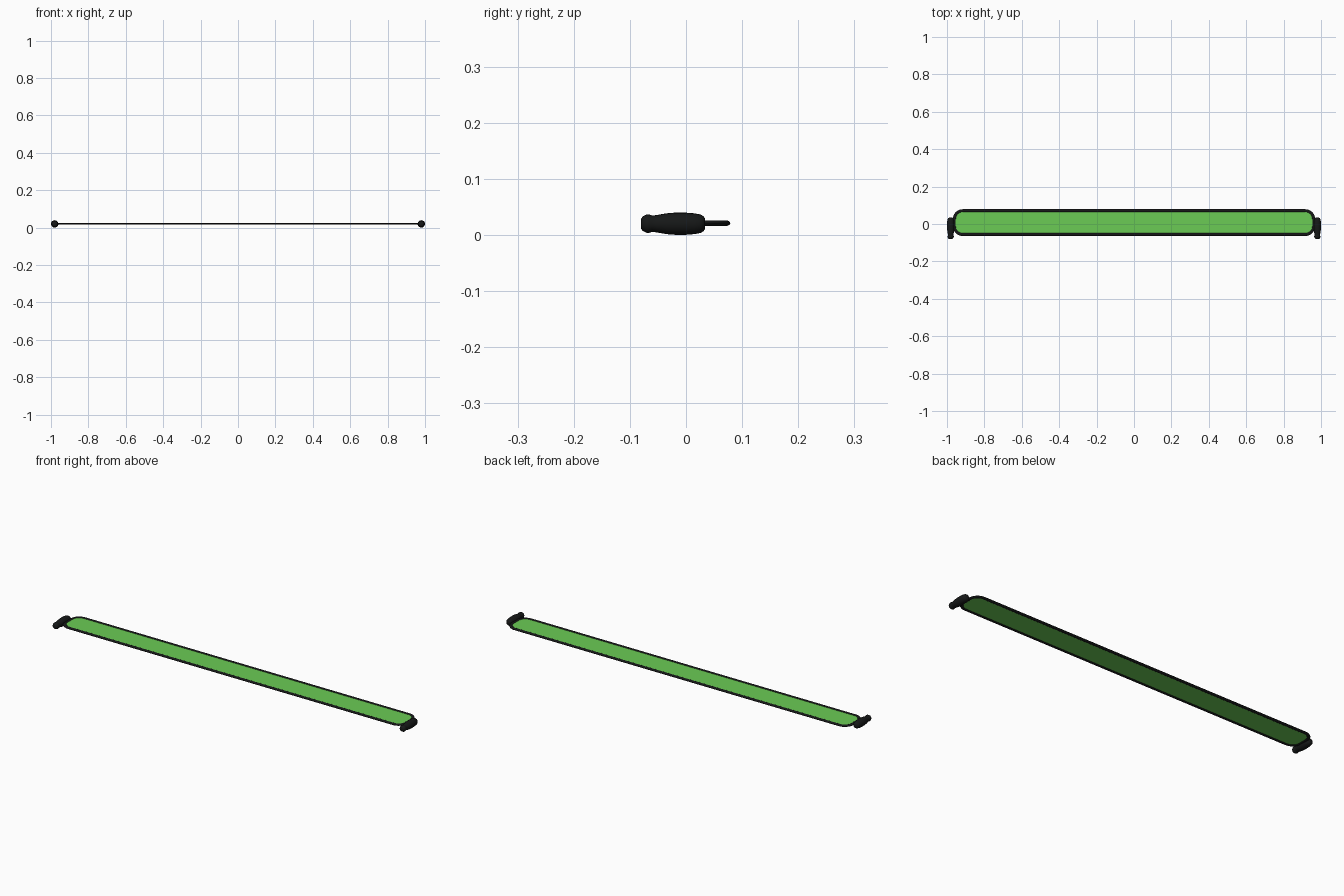
import bpy, bmesh
from math import sin, cos, pi

if "Cube" in bpy.data.objects:
    bpy.data.objects.remove(bpy.data.objects["Cube"])

Z = 0.021  # mid height of the panel


def material(name, color):
    m = bpy.data.materials.new(name)
    m.diffuse_color = (*color, 1)
    m.use_nodes = True
    m.node_tree.nodes["Principled BSDF"].inputs["Base Color"].default_value = m.diffuse_color
    return m


green = material("green", (0.147, 0.6, 0.09))
black = material("black", (0.008, 0.009, 0.009))


def make_object(name, bm, mat):
    bmesh.ops.recalc_face_normals(bm, faces=bm.faces)
    mesh = bpy.data.meshes.new(name)
    bm.to_mesh(mesh)
    bm.free()
    mesh.materials.append(mat)
    ob = bpy.data.objects.new(name, mesh)
    bpy.context.collection.objects.link(ob)
    bpy.ops.object.select_all(action='DESELECT')
    bpy.context.view_layer.objects.active = ob
    ob.select_set(True)
    bpy.ops.object.shade_smooth_by_angle(angle=0.7)
    return ob


def rounded_outline(inset, z, steps=10):
    hx, y0, y1, r = 0.968 - inset, -0.064 + inset, 0.079 - inset, 0.052 - inset
    corners = [(hx - r, y1 - r), (r - hx, y1 - r), (r - hx, y0 + r), (hx - r, y0 + r)]
    return [(cx + r * cos(a), cy + r * sin(a), z)
            for k, (cx, cy) in enumerate(corners)
            for a in [pi / 2 * (k + i / steps) for i in range(steps + 1)]]


def bridge(bm, a, b):
    n = len(a)
    for i in range(n):
        bm.faces.new((a[i], a[(i + 1) % n], b[(i + 1) % n], b[i]))


# Thin green sheet
bm = bmesh.new()
low, high = [[bm.verts.new(p) for p in rounded_outline(0.008, Z + dz)] for dz in (-0.002, 0.002)]
bridge(bm, low, high)
bm.faces.new(low)
bm.faces.new(high)
make_object("panel", bm, green)

# Dark binding swept around the sheet, oval in section
bm = bmesh.new()
rings = []
for i in range(10):
    a = 2 * pi * i / 10
    pts = rounded_outline(0.008 - 0.008 * cos(a), Z + 0.005 * sin(a))
    rings.append([bm.verts.new(p) for p in pts])
for i in range(10):
    bridge(bm, rings[i], rings[(i + 1) % 10])
make_object("border", bm, black)

# Turned end grips with a knob at the front: (y, radius)
profile = [(-0.080, 0.009), (-0.077, 0.013), (-0.070, 0.0165), (-0.066, 0.0165),
           (-0.060, 0.0145), (-0.052, 0.0155), (-0.035, 0.0185), (-0.020, 0.0197),
           (0.0, 0.0197), (0.015, 0.0185), (0.026, 0.0165), (0.031, 0.0135), (0.034, 0.009)]
for side, label in ((-1, "left"), (1, "right")):
    bm = bmesh.new()
    rings = [[bm.verts.new((side * 0.980 + r * cos(2 * pi * i / 20), y, Z - 0.001 + r * sin(2 * pi * i / 20)))
              for i in range(20)] for y, r in profile]
    for a, b in zip(rings, rings[1:]):
        bridge(bm, a, b)
    bm.faces.new(rings[0])
    bm.faces.new(rings[-1])
    make_object(label + "_grip", bm, black)
